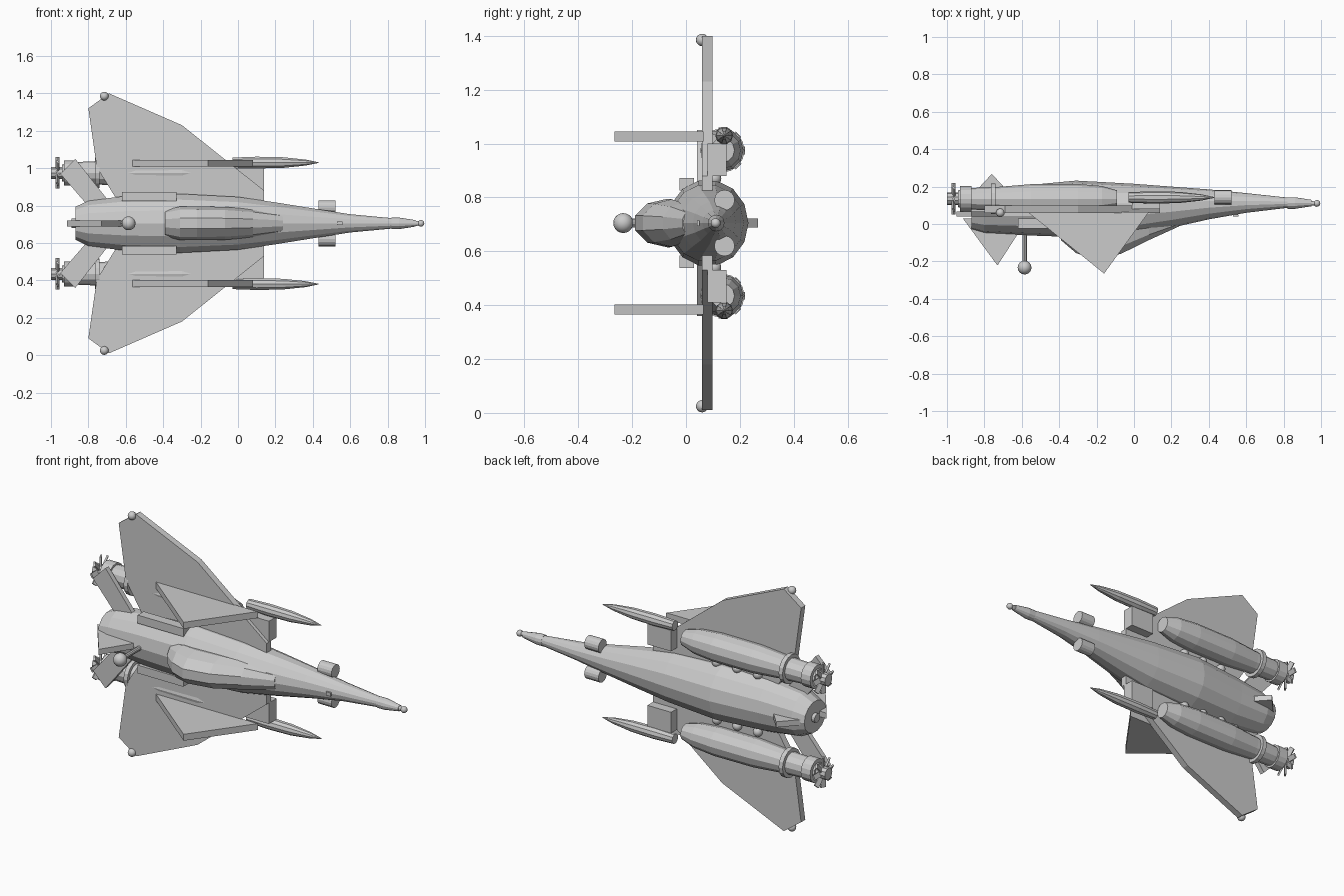
import bpy, bmesh, math
from mathutils import Matrix

if "Cube" in bpy.data.objects:
    bpy.data.objects.remove(bpy.data.objects["Cube"])

ZC = 0.705  # mirror plane height


def finish(name, bm, smooth=False):
    bmesh.ops.recalc_face_normals(bm, faces=bm.faces)
    me = bpy.data.meshes.new(name)
    bm.to_mesh(me)
    bm.free()
    for p in me.polygons:
        p.use_smooth = smooth
    ob = bpy.data.objects.new(name, me)
    bpy.context.collection.objects.link(ob)
    return ob


def loft(name, stations, n=12, z0=ZC, turn=0.0):
    """Rings along x; each station is (x, y centre, y radius, z radius)."""
    bm = bmesh.new()
    rings = []
    for x, yc, ry, rz in stations:
        rings.append([bm.verts.new((x, yc + ry * math.cos(a), z0 + rz * math.sin(a)))
                      for a in (2 * math.pi * i / n + turn for i in range(n))])
    for a, b in zip(rings, rings[1:]):
        for i in range(n):
            j = (i + 1) % n
            bm.faces.new((a[i], a[j], b[j], b[i]))
    bm.faces.new(rings[0])
    bm.faces.new(rings[-1])
    return finish(name, bm)


def tube(name, y, z, profile, n=12):
    """Round body along x from (x, radius) pairs."""
    return loft(name, [(x, y, r, r) for x, r in profile], n, z)


def plate(name, pts, lo, hi):
    """Extrude a closed outline of points from lo to hi; each point maps to 3D by its function."""
    bm = bmesh.new()
    a = [bm.verts.new(p(lo)) for p in pts]
    b = [bm.verts.new(p(hi)) for p in pts]
    bm.faces.new(a)
    bm.faces.new(b)
    for i in range(len(a)):
        j = (i + 1) % len(a)
        bm.faces.new((a[i], a[j], b[j], b[i]))
    return finish(name, bm)


def xz_plate(name, pts, y0, y1, s):
    return plate(name, [lambda y, x=x, d=d: (x, y, ZC + s * d) for x, d in pts], y0, y1)


def xy_plate(name, pts, z0, z1):
    return plate(name, [lambda z, x=x, y=y: (x, y, z) for x, y in pts], z0, z1)


def box(name, x0, x1, y0, y1, z0, z1):
    return xy_plate(name, [(x0, y0), (x1, y0), (x1, y1), (x0, y1)], z0, z1)


def ball(name, x, y, z, r):
    bm = bmesh.new()
    bmesh.ops.create_uvsphere(bm, u_segments=16, v_segments=10, radius=r,
                              matrix=Matrix.Translation((x, y, z)))
    return finish(name, bm, True)


# Fuselage: (x, y min, y max, half width)
body = [(-0.87, -0.03, 0.17, 0.09), (-0.80, -0.05, 0.19, 0.125), (-0.6, -0.06, 0.205, 0.15),
        (-0.31, -0.07, 0.232, 0.162), (0.0, -0.06, 0.215, 0.145), (0.2, -0.02, 0.20, 0.115),
        (0.4, 0.025, 0.185, 0.082), (0.6, 0.06, 0.165, 0.05), (0.85, 0.09, 0.138, 0.026),
        (0.97, 0.10, 0.12, 0.012)]
loft("fuselage", [(x, (a + b) / 2, (b - a) / 2, w) for x, a, b, w in body], 14)
tube("nose_collar", 0.112, ZC, [(0.82, 0.031), (0.86, 0.031), (0.95, 0.017)])
ball("nose_tip", 0.978, 0.11, ZC, 0.018)
tube("tail_plug", 0.08, ZC, [(-0.89, 0.025), (-0.86, 0.025)])

# Canopy hump
loft("canopy", [(-0.39, -0.03, 0.06, 0.07), (-0.31, -0.06, 0.10, 0.09), (-0.22, -0.07, 0.125, 0.09),
                (-0.07, -0.055, 0.11, 0.088), (0.08, -0.01, 0.08, 0.075), (0.24, 0.02, 0.035, 0.05)],
     10, turn=math.pi / 10)

# Sensor mast
bm = bmesh.new()
bmesh.ops.create_cone(bm, cap_ends=True, segments=10, radius1=0.013, radius2=0.013, depth=0.22,
                      matrix=Matrix.Translation((-0.585, -0.11, ZC)) @ Matrix.Rotation(math.pi / 2, 4, 'X'))
finish("sensor_mast", bm)
ball("sensor_ball", -0.585, -0.233, ZC, 0.037)

# Centre fins on both faces of the tail
xy_plate("upper_tail_fin", [(-0.915, 0.03), (-0.73, -0.222), (-0.60, -0.02), (-0.62, 0.03)], ZC - 0.016, ZC + 0.016)
xy_plate("lower_tail_fin", [(-0.87, 0.15), (-0.76, 0.268), (-0.67, 0.17)], ZC - 0.016, ZC + 0.016)
box("nose_probe", 0.53, 0.56, 0.04, 0.05, ZC - 0.01, ZC + 0.01)

wing = [(0.14, 0.175), (-0.30, 0.525), (-0.69, 0.695), (-0.80, 0.615), (-0.755, 0.30),
        (-0.65, 0.13), (0.14, 0.10)]
stab = [(-0.87, 0.345), (-0.95, 0.265), (-0.79, 0.08), (-0.70, 0.13)]

for s, side in ((1, "left"), (-1, "right")):
    def z(d):
        return ZC + s * d

    # Wing, tailplane and tip light
    xz_plate(side + "_wing", wing, 0.06, 0.098, s)
    xz_plate(side + "_tailplane", stab, 0.04, 0.068, s)
    ball(side + "_wingtip_ball", -0.715, 0.06, z(0.68), 0.023)
    # Triangular wing fin
    xy_plate(side + "_wing_fin", [(-0.57, 0.065), (0.08, 0.065), (-0.16, -0.265)], z(0.303), z(0.34))
    # Root rail and rivet domes
    box(side + "_root_rail", -0.62, -0.33, -0.025, 0.03, z(0.12), z(0.167))
    for i in range(3):
        ball(f"{side}_root_dome_{i + 1}", -0.27 - 0.13 * i, 0.105, z(0.165), 0.026)
    # Missile with pylon
    box(side + "_pylon", -0.01, 0.14, 0.08, 0.15, z(0.175), z(0.295))
    tube(side + "_missile", 0.142, z(0.325),
         [(-0.03, 0.028), (0.10, 0.033), (0.24, 0.03), (0.36, 0.017), (0.43, 0.002)], 10)
    # Intake drum beside the nose
    tube(side + "_nose_drum", 0.143, z(0.085), [(0.43, 0.038), (0.52, 0.038)], 16)
    # Engine pod
    ey, ez = 0.135, z(0.27)
    tube(side + "_engine", ey, ez, [(-0.94, 0.045), (-0.86, 0.058), (-0.72, 0.064), (-0.55, 0.078),
                                    (-0.30, 0.079), (-0.17, 0.068), (-0.09, 0.045)])
    tube(side + "_engine_ring", ey, ez, [(-0.765, 0.082), (-0.74, 0.082)], 16)
    tube(side + "_nozzle_ring", ey, ez, [(-0.93, 0.067), (-0.87, 0.067)], 16)
    tube(side + "_nozzle_hub", ey, ez, [(-1.0, 0.034), (-0.92, 0.034)], 10)
    # Exhaust vanes around the hub
    for k in range(8):
        bm = bmesh.new()
        m = (Matrix.Translation((-0.965, ey, ez)) @ Matrix.Rotation(k * math.pi / 4, 4, 'X')
             @ Matrix.Translation((0, 0, 0.055)) @ Matrix.Rotation(0.5, 4, 'Z')
             @ Matrix.Diagonal((0.01, 0.028, 0.06, 1)))
        bmesh.ops.create_cube(bm, size=1, matrix=m)
        finish(f"{side}_vane_{k + 1}", bm)
